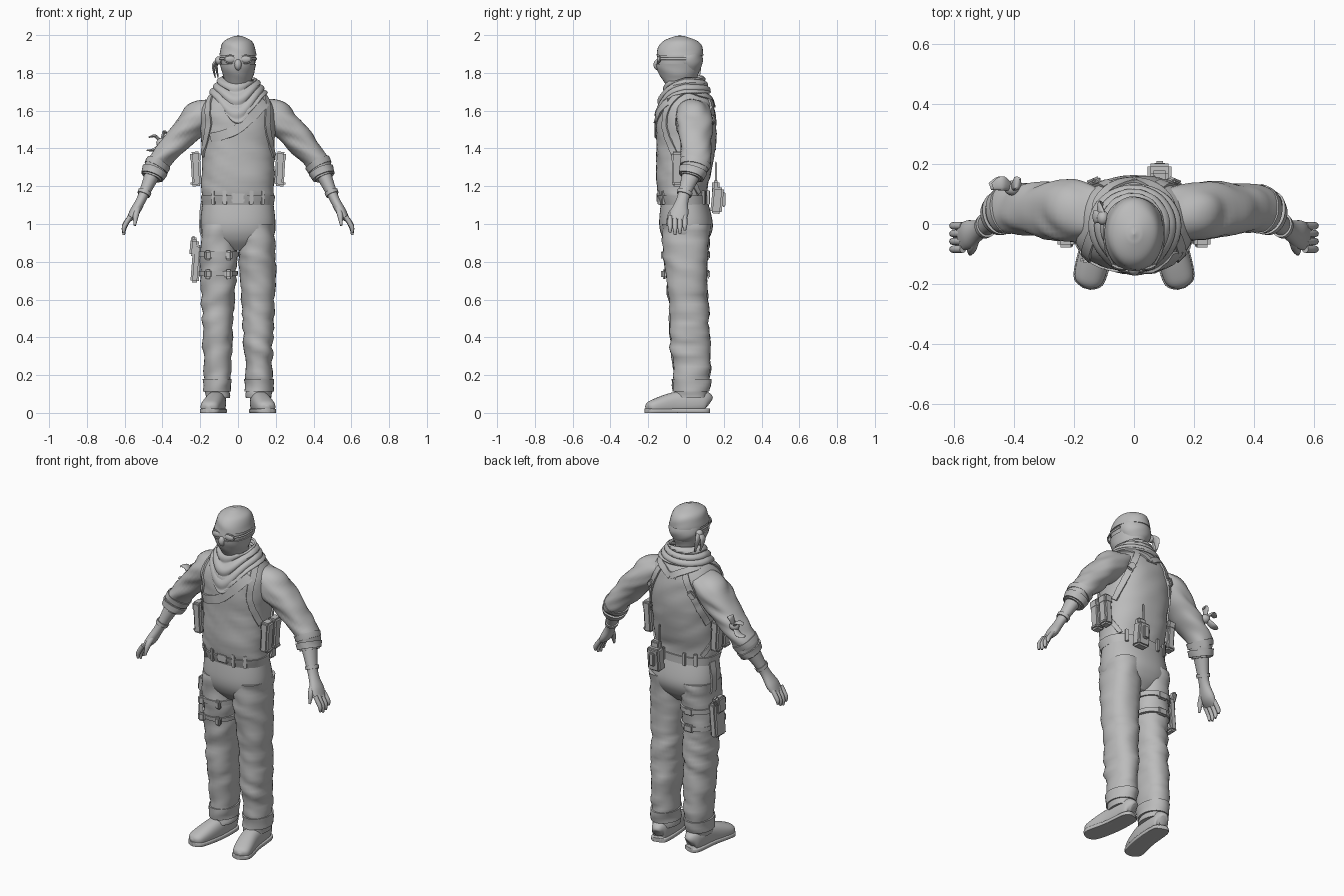
import bpy, bmesh, math
from math import sin, cos, pi
from mathutils import Vector, Euler, noise
from mathutils.bvhtree import BVHTree

if "Cube" in bpy.data.objects:
    bpy.data.objects.remove(bpy.data.objects["Cube"])

GREY = (0.5, 0.5, 0.5, 1)
grey = bpy.data.materials.new("plain_grey")
grey.use_nodes = True
grey.diffuse_color = GREY
grey.node_tree.nodes["Principled BSDF"].inputs["Base Color"].default_value = GREY
FORWARD, UPWARD = Vector((0, 1, 0)), Vector((0, 0, 1))


def finish(name, bm, angle=50):
    bmesh.ops.recalc_face_normals(bm, faces=bm.faces)
    mesh = bpy.data.meshes.new(name)
    bm.to_mesh(mesh)
    bm.free()
    mesh.materials.append(grey)
    obj = bpy.data.objects.new(name, mesh)
    bpy.context.collection.objects.link(obj)
    bpy.ops.object.select_all(action="DESELECT")
    obj.select_set(True)
    bpy.context.view_layer.objects.active = obj
    bpy.ops.object.shade_smooth_by_angle(angle=math.radians(angle))
    return obj


def skin(name, rings, caps=True, angle=50):
    """Bridge equal rings of points into a surface."""
    bm = bmesh.new()
    loops = [[bm.verts.new(point) for point in ring] for ring in rings]
    for lower, upper in zip(loops, loops[1:]):
        for i in range(len(lower)):
            bm.faces.new((lower[i - 1], lower[i], upper[i], upper[i - 1]))
    if caps:
        bm.faces.new(loops[0])
        bm.faces.new(loops[-1])
    return finish(name, bm, angle)


def spline(*keys, steps=8):
    """Smooth path through keys of equal length."""
    keys = [Vector(key) for key in keys]
    keys = [keys[0], *keys, keys[-1]]
    path = []
    for a, b, c, d in zip(keys, keys[1:], keys[2:], keys[3:]):
        for i in range(steps):
            t = i / steps
            path.append(b + (c - a) * t / 2 + (2 * a - 5 * b + 4 * c - d) * t * t / 2
                        + (3 * b - a - 3 * c + d) * t ** 3 / 2)
    return path + [keys[-1]]


def wrap(path, low, high, grow):
    """Part of a path between two heights, thickened, with turned-in ends."""
    part = [p + Vector((0, 0, 0, grow, grow)) for p in path if low <= p.z <= high]
    ends = [end.copy() for end in (part[0], part[-1])]
    for end in ends:
        for axis in (3, 4):
            end[axis] = max(end[axis] - 2 * grow, grow / 9)
    return [ends[0], *part, ends[1]]


def loft(name, path, side=1, up=FORWARD, flat=False, power=2, fold=0, segments=32):
    """Path points hold x, y, z, half width, half depth."""
    rings = []
    for i, point in enumerate(path):
        ahead, behind = path[min(i + 2, len(path) - 1)], path[max(i - 2, 0)]
        along = UPWARD if flat else Vector((ahead - behind)[:3]).normalized()
        deep = (up - along * up.dot(along)).normalized()
        wide = deep.cross(along)
        ring = []
        for k in range(segments):
            c, s = cos(2 * pi * k / segments), sin(2 * pi * k / segments)
            reach = (wide * math.copysign(abs(c) ** (2 / power), c) * point[3]
                     + deep * math.copysign(abs(s) ** (2 / power), s) * point[4])
            p = Vector(point[:3]) + reach
            crease = noise.noise(Vector((p.x * 7 + side * 3, p.y * 7, p.z * 22 + p.x * 9)))
            p += reach.normalized() * fold * crease
            ring.append((p.x * side, p.y, max(0, p.z)))
        rings.append(ring)
    return skin(name, rings)


def box(name, location, size, turn=(0, 0, 0), bevel=.01):
    bm = bmesh.new()
    bmesh.ops.create_cube(bm, size=1)
    bmesh.ops.scale(bm, vec=size, verts=bm.verts)
    bmesh.ops.bevel(bm, geom=bm.edges[:], offset=min(bevel, min(size) / 3), segments=2, affect="EDGES")
    bmesh.ops.rotate(bm, matrix=Euler(turn).to_matrix(), verts=bm.verts)
    bmesh.ops.translate(bm, vec=location, verts=bm.verts)
    return finish(name, bm, 35)


def ball(name, location, size):
    bm = bmesh.new()
    bmesh.ops.create_uvsphere(bm, u_segments=20, v_segments=12, radius=1)
    bmesh.ops.scale(bm, vec=size, verts=bm.verts)
    bmesh.ops.translate(bm, vec=location, verts=bm.verts)
    return finish(name, bm)


def strap(name, body, keys, side=1, width=.035, thick=.008):
    """Flat band laid on a body."""
    tree = BVHTree.FromObject(body, bpy.context.evaluated_depsgraph_get())
    hits = [tree.find_nearest(Vector((p.x * side, p.y, p.z)))[:2] for p in spline(*keys)]
    rings = []
    for i, (p, normal) in enumerate(hits):
        along = hits[min(i + 1, len(hits) - 1)][0] - hits[max(i - 1, 0)][0]
        across = normal.cross(along).normalized() * width / 2
        out = normal * thick
        rings.append([p - across - out, p + across - out, p + across + out, p - across + out])
    return skin(name, rings, angle=35)


# Shirt, trouser seat and belt
trunk = spline((0, -.01, 1.1, .18, .12), (0, -.02, 1.2, .192, .135), (0, 0, 1.4, .192, .157), (0, 0, 1.6, .198, .153),
               (0, 0, 1.7, .125, .11), (0, 0, 1.75, .07, .07))
shirt = loft("shirt", [p for p in trunk if p.z > 1.13], flat=True, power=2.3, fold=.007, segments=48)
seat = loft("trouser_seat", spline((0, 0, .86, .06, .07), (0, 0, .92, .175, .12), (0, 0, 1, .198, .142),
                                   (0, -.01, 1.14, .183, .12)), flat=True, power=2.3, segments=48)
loft("belt", wrap(trunk, 1.1, 1.165, .009), flat=True, power=2.3, segments=48)
box("belt_buckle", (0, -.145, 1.14), (.07, .02, .055))
for x in (-.13, -.07, .07, .13):
    for face in (-1, 1):
        y = face * .138 * cos(math.asin(x / .2)) ** .9 - .012
        box("belt_loop", (x, y, 1.14), (.02, .016, .075), (0, 0, -face * x * 3), .003)

thigh = spline((.1, 0, 1, .097, .132), (.103, 0, .8, .098, .117), (.107, .012, .6, .087, .104), (.108, .02, .4, .08, .107),
               (.11, .03, .2, .069, .098), (.112, .025, .08, .065, .086))
foot = spline((.105, .12, .05, .02, .03), (.11, .09, .06, .046, .06), (.12, -.05, .05, .052, .062),
              (.15, -.18, .03, .049, .037), (.158, -.212, .025, .012, .014))
upper_arm = spline((.11, .03, 1.62, .05, .08), (.2, .04, 1.57, .085, .1), (.3, .05, 1.47, .073, .09),
                   (.41, .05, 1.34, .065, .078), (.457, .025, 1.245, .047, .055))
lower_arm = spline((.45, .03, 1.27, .042, .05), (.507, -.015, 1.14, .026, .032), (.55, -.035, 1.06, .026, .048),
                   (.58, -.045, 1.02, .012, .042))

for side, label in ((1, "left"), (-1, "right")):
    # Legs and shoes
    loft(label + "_trouser_leg", thigh, side, flat=True, power=2.2, fold=.014)
    loft(label + "_trouser_cuff", wrap(thigh, .11, .2, .009), side, flat=True, fold=.008)
    loft(label + "_shoe", foot, side, UPWARD, power=2.4)
    sole = [Vector((p.x, p.y * 1.02, .01, p[3] * 1.08, .014)) for p in foot]
    loft(label + "_sole", sole, side, UPWARD, power=5)

    # Arms and hands
    loft(label + "_sleeve", upper_arm, side, power=2.1, fold=.016)
    loft(label + "_sleeve_roll", wrap(upper_arm, 1.25, 1.29, .012), side, fold=.008)
    loft(label + "_sleeve_turn", wrap(upper_arm, 1.29, 1.33, .007), side, fold=.008)
    loft(label + "_forearm", lower_arm, side)
    loft(label + "_wristband", wrap(lower_arm, 1.15, 1.18, .007), side)
    for k, lift in enumerate((.012, 0, .006, .024)):
        y, r = k * .026 - .084, .0125
        finger = spline((.57, y, 1.04, r, r), (.602, y, .98 + lift / 2, r, r), (.604, y, .942 + lift, r / 2, r / 2), steps=4)
        loft(label + "_finger", finger, side, segments=12)
    thumb = spline((.525, -.04, 1.1, .014, .015), (.54, -.08, 1.05, .016, .016), (.546, -.1, .992, .006, .006))
    loft(label + "_thumb", thumb, side, segments=12)

    # Harness and side pouches
    strap(label + "_shoulder_strap", shirt, [(.2, -.06, 1.36), (.165, -.125, 1.53), (.135, -.02, 1.7),
                                             (.11, .08, 1.68), (0, .14, 1.63)], side)
    strap(label + "_back_strap", shirt, [(.08, .12, 1.65), (.13, .14, 1.56), (.17, .12, 1.47), (.2, .06, 1.36)], side)
    strap(label + "_lower_strap", shirt, [(.2, .03, 1.24), (.19, .06, 1.2), (.17, .09, 1.16)], side, .025)
    box(label + "_strap_buckle", (side * .135, .142, 1.55), (.05, .02, .035), (0, side * .9, -side * .4))
    lean = (0, side * .06, 0)
    for y in (-.045, .025):
        box(label + "_side_pouch", (side * .222, y, 1.285), (.05, .06, .17), lean)
        box(label + "_pouch_flap", (side * .226, y, 1.355), (.055, .066, .055), lean)
        box(label + "_pouch_base", (side * .226, y, 1.215), (.05, .058, .03), lean)

    # Spectacles
    ball(label + "_lens", (side * .039, -.143, 1.872), (.031, .012, .019))
    turns = [pi * i / 8 for i in range(17)]
    rim = [Vector((.039 + .033 * cos(a), -.148 + .012 * cos(a) ** 2, 1.872 + .021 * sin(a), .004, .004)) for a in turns]
    loft(label + "_lens_rim", rim, side, segments=8)
    temple = spline((.07, -.135, 1.875, .004, .006), (.095, -.08, 1.875, .004, .006), (.097, 0, 1.875, .004, .006))
    loft(label + "_spectacle_arm", temple, side, UPWARD, segments=8)

box("yoke_plate", (0, .137, 1.635), (.08, .02, .05), (.3, 0, 0))
strap("chest_wrap", shirt, [(-.15, -.13, 1.455), (-.07, -.16, 1.475), (.02, -.165, 1.52), (.15, -.1, 1.65)], width=.05)

# Head, mask and headscarf
skull = spline((0, 0, 1.68, .065, .065), (0, -.03, 1.75, .065, .08), (0, -.04, 1.83, .086, .112), (0, -.032, 1.9, .092, .118),
               (0, -.03, 1.965, .072, .09), (0, -.034, 2, .004, .004))
loft("head", [p for p in skull if p.z < 1.95], flat=True)
loft("face_mask", wrap(skull, 1.7, 1.855, .006), flat=True, fold=.005)
loft("headscarf", wrap(skull, 1.89, 1.995, .006) + skull[-1:], flat=True, fold=.005)
loft("headscarf_back", spline((0, .015, 1.8, .06, .05), (0, .01, 1.86, .092, .08), (0, 0, 1.94, .08, .07)),
     flat=True, fold=.006)
ball("nose", (0, -.148, 1.843), (.02, .024, .03))
ball("headscarf_knot", (-.103, .02, 1.865), (.02, .024, .022))
for shift in (0, .03):
    tail = spline((-.1, .02, 1.875, .008, .012), (shift / 2 - .13, .025 + shift, 1.84, .008, .022),
                  (shift / 2 - .12, .035 + shift, 1.775, .003, .008))
    loft("headscarf_tail", tail, segments=12)

# Draped neck scarf, falling to a point in front
rings = []
for i in range(25):
    q = i / 24
    ring = []
    for k in range(64):
        a = 2 * pi * k / 64
        front = max(0, -sin(a))
        ripple = .008 * sin(q * 19 + 2 * cos(a)) * (1 - q / 2)
        depth = .085 + .045 * q + .025 * front * min(1, q * 2.5) + ripple
        drop = .03 * front + q * (.085 + .13 * front ** 4)
        ring.append(((.082 + .062 * q + ripple) * cos(a), depth * sin(a) - .005, 1.775 - drop))
    rings.append(ring)
scarf = skin("neck_scarf", rings, caps=False)
scarf.modifiers.new("cloth", "SOLIDIFY").thickness = .012

# Thigh holster with its straps
for z in (.835, .735):
    loft("thigh_strap", wrap(thigh, z - .03, z + .03, .008), -1, flat=True, power=2.2)
    for x in (-.16, -.05):
        box("strap_clip", (x, abs(x + .1) * .12 - .122, z), (.04, .026, .05), (0, 0, -5 * (x + .1)))
    box("rear_clip", (-.1, .118, z), (.06, .02, .045))
tilt = (0, .08, 0)
box("thigh_holster", (-.222, .02, .79), (.045, .095, .2), tilt)
box("holster_flap", (-.232, .015, .875), (.045, .075, .09), tilt)
box("holster_grip", (-.235, .05, .905), (.03, .04, .06), (-.4, 0, 0))
strap("holster_hanger", seat, [(-.19, .02, 1.12), (-.2, .02, 1), (-.2, .02, .93)], width=.04)

# Ribbon tied on the right sleeve
ball("ribbon_knot", (-.405, .12, 1.43), (.028, .025, .025))
for dx, dz in ((-.065, .03), (-.075, -.04), (.025, .05)):
    tail = spline((-.405, .12, 1.43, .008, .01), (dx / 2 - .405, .135, 1.435 + dz, .008, .024),
                  (dx - .405, .125, 1.43 + dz, .004, .012))
    loft("ribbon_tail", tail, segments=12)

# Radio on the back of the belt
box("radio_pouch", (.085, .165, 1.125), (.08, .06, .14), (-.1, 0, 0))
box("radio_body", (.085, .158, 1.195), (.06, .04, .07))
box("radio_clip", (.085, .2, 1.13), (.035, .02, .08))
box("radio_aerial", (.066, .158, 1.265), (.01, .01, .13))
